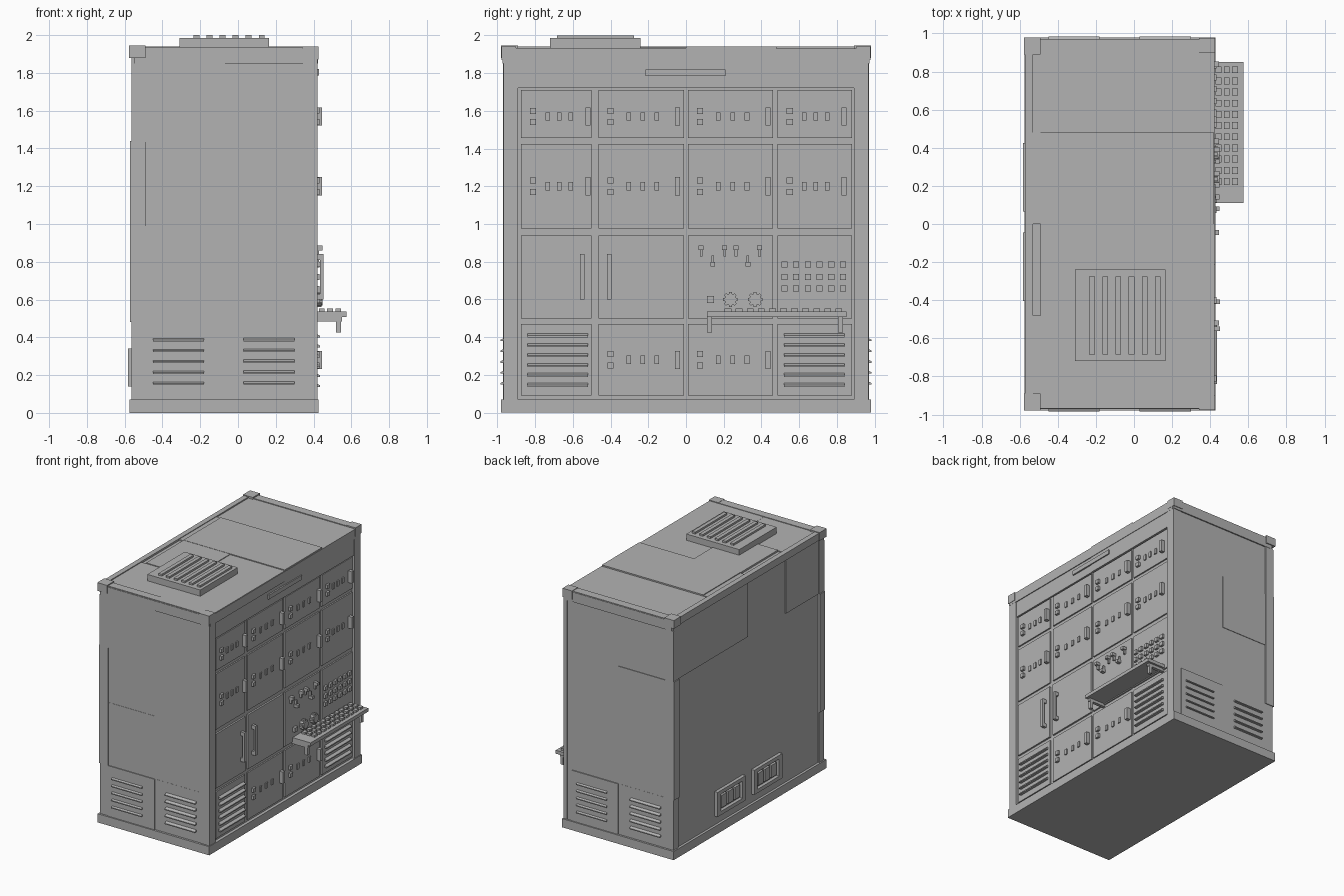
import bpy, bmesh, math
from mathutils import Matrix, Vector

grey = bpy.data.materials.new("steel_grey")
grey.diffuse_color = (0.45, 0.45, 0.45, 1)


def finish(name, bm):
    bmesh.ops.recalc_face_normals(bm, faces=bm.faces)
    me = bpy.data.meshes.new(name)
    bm.to_mesh(me)
    bm.free()
    me.materials.append(grey)
    ob = bpy.data.objects.new(name, me)
    bpy.context.collection.objects.link(ob)
    return ob


def add_box(bm, x0, x1, y0, y1, z0, z1):
    c = Vector(((x0 + x1) / 2, (y0 + y1) / 2, (z0 + z1) / 2))
    m = Matrix.Translation(c) @ Matrix.Diagonal((x1 - x0, y1 - y0, z1 - z0, 1))
    bmesh.ops.create_cube(bm, size=1, matrix=m)


def boxes(name, *bounds):
    bm = bmesh.new()
    for b in bounds:
        add_box(bm, *b)
    return finish(name, bm)


def slats(name, u0, u1, zs, place, h=0.011, depth=0.022):
    """Louvre slats: sloped profile swept along u; place(u, out, z) -> position."""
    bm = bmesh.new()
    for z in zs:
        prof = ((-0.01, -h), (depth, -h), (depth, -h * 0.3), (-0.01, h))
        ends = [[bm.verts.new(place(u, o, z + dz)) for o, dz in prof] for u in (u0, u1)]
        bm.faces.new(ends[0])
        bm.faces.new(ends[1])
        for i in range(4):
            j = (i + 1) % 4
            bm.faces.new((ends[0][i], ends[0][j], ends[1][j], ends[1][i]))
    return finish(name, bm)


# Main cabinet and plinth
boxes("cabinet_core", (-0.555, 0.402, -0.957, 0.957, 0.02, 1.925))
boxes("plinth", (-0.575, 0.427, -0.98, 0.98, 0, 0.07))

# End walls (front and back): posts, header, overlapping sheet panels, louvres
for s, end in ((-1, "front"), (1, "back")):
    def wall(x0, x1, z0, z1, out):
        a, b = sorted((s * 0.95, s * out))
        return (x0, x1, a, b, z0, z1)

    boxes(end + "_header", wall(-0.55, 0.42, 1.85, 1.93, 0.972))
    boxes(end + "_right_post", wall(0.345, 0.42, 0.07, 1.85, 0.966))
    boxes(end + "_left_post", wall(-0.565, -0.49, 0.48, 1.85, 0.970),
          wall(-0.56, -0.49, 0.07, 0.48, 0.964))
    boxes(end + "_upper_panel", wall(-0.49, -0.07, 1.435, 1.85, 0.968 if s < 0 else 0.962))
    boxes(end + "_middle_panel", wall(-0.49, -0.07, 0.99, 1.435, 0.961 if s < 0 else 0.967))
    boxes(end + "_plain_panel", wall(-0.07, 0.345, 0.48, 1.85, 0.962),
          wall(-0.49, -0.07, 0.48, 0.99, 0.963))
    boxes(end + "_vent_panels", wall(-0.49, -0.07, 0.07, 0.48, 0.970 if s < 0 else 0.964),
          wall(-0.07, 0.345, 0.07, 0.48, 0.963 if s < 0 else 0.970))
    zs = [0.16 + 0.0575 * i for i in range(5)]
    for n, x0 in enumerate((-0.45, 0.03)):
        slats(f"{end}_louvres_{n + 1}", x0, x0 + 0.27, zs,
              lambda u, o, z: (u, s * (0.965 + o), z), depth=0.019)

# Left wall: corner posts, rails, overlapping panels
boxes("left_corner_posts", *[(-0.572, -0.54, min(s * 0.9, s * 0.968), max(s * 0.9, s * 0.968), z0, z1)
                             for s in (-1, 1) for z0, z1 in ((0.48, 1.44),)],
      *[(-0.564, -0.54, min(s * 0.9, s * 0.964), max(s * 0.9, s * 0.964), z0, z1)
        for s in (-1, 1) for z0, z1 in ((0.07, 0.48), (1.44, 1.88))])
boxes("left_top_rail", (-0.57, -0.54, -0.96, 0.96, 1.88, 1.935))
boxes("left_upper_panels", (-0.563, -0.55, 0.01, 0.9, 1.44, 1.88),
      (-0.561, -0.55, -0.9, -0.48, 1.44, 1.88))

# Power sockets on the left wall
for n, yc in enumerate((0.245, -0.225)):
    y0, y1 = yc - 0.18, yc + 0.18
    boxes(f"socket_frame_{n + 1}",
          (-0.582, -0.55, y0, y1, 0.14, 0.17), (-0.582, -0.55, y0, y1, 0.31, 0.34),
          (-0.582, -0.55, y0, y0 + 0.04, 0.17, 0.31), (-0.582, -0.55, y1 - 0.04, y1, 0.17, 0.31))
    boxes(f"socket_blocks_{n + 1}",
          *[(-0.575, -0.55, yc + d - 0.033, yc + d + 0.033, 0.19, 0.29) for d in (-0.085, 0, 0.085)])

# Roof sheets, edge strips and corner caps
boxes("roof_sheets", (-0.54, 0.42, 0.48, 0.90, 1.9, 1.930),
      (-0.49, 0.42, 0.0, 0.48, 1.9, 1.941), (-0.54, -0.49, 0.0, 0.48, 1.9, 1.935),
      (-0.07, 0.42, -0.90, 0.0, 1.9, 1.934), (-0.49, -0.07, -0.48, 0.0, 1.9, 1.939),
      (-0.54, -0.07, -0.90, -0.48, 1.9, 1.933))
boxes("roof_edge_strips", (-0.54, 0.42, -0.968, -0.9, 1.9, 1.938), (-0.54, 0.42, 0.9, 0.968, 1.9, 1.936),
      (-0.572, -0.53, -0.9, 0.9, 1.9, 1.94))
boxes("roof_corner_caps", (-0.578, -0.49, -0.98, -0.89, 1.88, 1.946), (-0.578, -0.49, 0.89, 0.98, 1.88, 1.946),
      (0.34, 0.425, -0.977, -0.90, 1.87, 1.94), (0.34, 0.425, 0.90, 0.977, 1.87, 1.94))

# Roof vent
boxes("roof_vent_base", (-0.31, 0.165, -0.72, -0.24, 1.92, 1.985))
boxes("roof_vent_bars", *[(-0.235 + 0.069 * i, -0.205 + 0.069 * i, -0.685, -0.275, 1.98, 2.0) for i in range(6)])

# Right face frame
F = 0.41
boxes("right_frame_posts", (0.39, 0.422, -0.968, -0.89, 0.07, 1.88), (0.39, 0.422, 0.89, 0.968, 0.07, 1.88))
boxes("right_header", (0.39, 0.423, -0.96, 0.96, 1.85, 1.93), (0.39, 0.416, -0.89, 0.0, 1.72, 1.85),
      (0.39, 0.419, 0.0, 0.89, 1.72, 1.85))
boxes("status_light_strip", (0.40, 0.428, -0.215, 0.21, 1.785, 1.82))

# Right face panels: grid of columns and rows
cols = [(-0.875, -0.50), (-0.465, -0.01), (0.01, 0.46), (0.485, 0.88)]
rows = [(0.09, 0.47), (0.50, 0.94), (0.975, 1.425), (1.455, 1.71)]
for r, (z0, z1) in enumerate(rows):
    for c, (y0, y1) in enumerate(cols):
        boxes(f"bay_panel_{r + 1}_{c + 1}", (0.39, F + (0.006 if r == 1 and c < 2 else 0.003), y0, y1, z0, z1))

# Switch bays: paired buttons, indicator tabs and a latch
bays = [(r, c, z) for r, z in ((2, 1.20), (3, 1.57)) for c in range(4)] + [(0, 1, 0.28), (0, 2, 0.28)]
for r, c, z in bays:
    yb = (-0.81, -0.40, 0.075, 0.55)[c]
    yl = (-0.52, -0.045, 0.435, 0.838)[c]
    boxes(f"bay_buttons_{r + 1}_{c + 1}",
          *[(0.40, 0.432, yb - 0.016, yb + 0.016, z + d - 0.016, z + d + 0.016) for d in (-0.03, 0.03)])
    boxes(f"bay_indicators_{r + 1}_{c + 1}",
          *[(0.40, 0.422, yb + (yl - yb) * t - 0.012, yb + (yl - yb) * t + 0.012, z - 0.022, z + 0.022)
            for t in (0.27, 0.48, 0.69)])
    boxes(f"bay_latch_{r + 1}_{c + 1}", (0.40, 0.445, yl - 0.014, yl + 0.014, z - 0.048, z + 0.048))

# Door handles
for n, y in enumerate((-0.55, -0.407)):
    boxes(f"door_handle_{n + 1}", (0.435, 0.452, y - 0.012, y + 0.012, 0.60, 0.84),
          (0.40, 0.44, y - 0.012, y + 0.012, 0.60, 0.63), (0.40, 0.44, y - 0.012, y + 0.012, 0.81, 0.84))

# Right face louvres
for n, y0 in enumerate((-0.84, 0.52)):
    slats(f"right_louvres_{n + 1}", y0, y0 + 0.32, [0.15 + 0.0525 * i for i in range(6)],
          lambda u, o, z: (F + o, u, z), h=0.013, depth=0.025)

# Toggle levers: upper row points down, lower row points up
for n, (y, z, d) in enumerate(((0.08, 0.873, -1), (0.205, 0.873, -1), (0.265, 0.873, -1), (0.39, 0.873, -1),
                               (0.142, 0.787, 1), (0.328, 0.787, 1))):
    lo, hi = sorted((z, z + d * 0.045))
    boxes(f"toggle_{n + 1}", (0.40, 0.448, y - 0.013, y + 0.013, z - 0.012, z + 0.012),
          (0.40, 0.43, y - 0.007, y + 0.007, lo, hi))

# Dials with grip lugs, and a push button
for n, y in enumerate((0.235, 0.367)):
    bm = bmesh.new()
    m = Matrix.Translation((0.423, y, 0.60)) @ Matrix.Rotation(math.pi / 2, 4, 'Y')
    bmesh.ops.create_cone(bm, cap_ends=True, segments=16, radius1=0.031, radius2=0.031, depth=0.05, matrix=m)
    for i in range(4):
        lug = Matrix.Translation((0.421, y, 0.60)) @ Matrix.Rotation(i * math.pi / 4, 4, 'X')
        bmesh.ops.create_cube(bm, size=1, matrix=lug @ Matrix.Diagonal((0.042, 0.078, 0.016, 1)))
    finish(f"dial_{n + 1}", bm)
boxes("push_button", (0.40, 0.435, 0.112, 0.148, 0.582, 0.618))

# Keypad on the wall
boxes("wall_keypad", *[(0.40, 0.432, 0.506 + 0.062 * i, 0.538 + 0.062 * i, z - 0.016, z + 0.016)
                       for i in range(6) for z in (0.785, 0.72, 0.657)])

# Fold-out keyboard shelf with keys and brackets
boxes("keyboard_shelf", (0.40, 0.575, 0.11, 0.85, 0.508, 0.536))
boxes("keyboard_keys", *[(x - 0.015, x + 0.015, y - 0.018, y + 0.018, 0.53, 0.553)
                         for x in (0.444, 0.487, 0.53) for y in [0.223 + 0.0587 * i for i in range(11)]])
boxes("shelf_brackets", *[b for y in (0.125, 0.82) for b in
                          ((0.40, 0.55, y - 0.013, y + 0.013, 0.485, 0.51),
                           (0.52, 0.545, y - 0.013, y + 0.013, 0.425, 0.49))])
